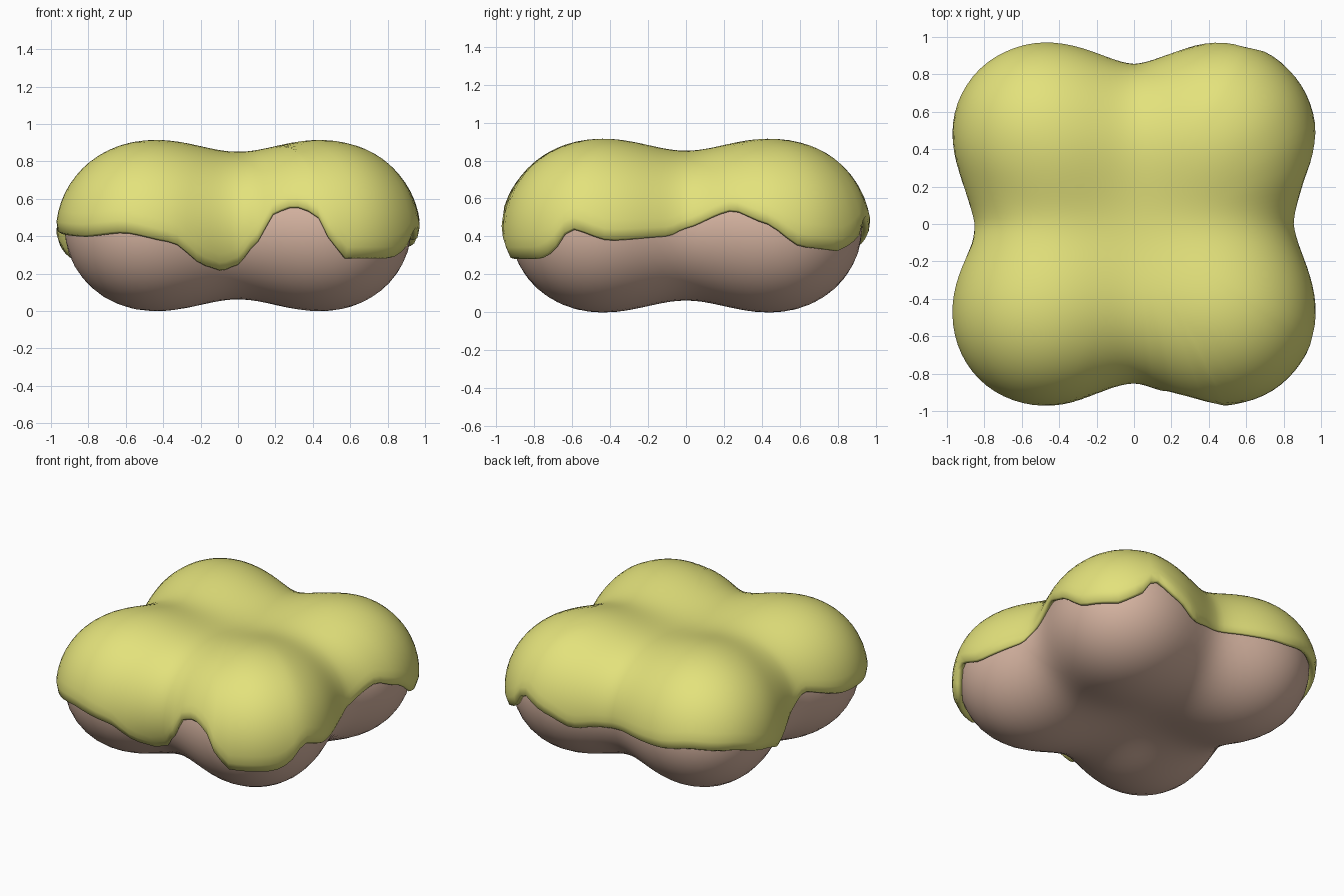
import bpy, bmesh, math
from mathutils import Vector

if "Cube" in bpy.data.objects:
    bpy.data.objects.remove(bpy.data.objects["Cube"])

C = Vector((0, 0, 0.45))
LOBES = [(Vector((sx * 0.51, sy * 0.51, 0.45)), 1) for sx in (-1, 1) for sy in (-1, 1)]
LOBES.append((C, 0.04))
K = 0.305


# Soft union of four balls with a slight filling in the middle
def field(p):
    return sum(w * math.exp(-(p - c).length / K) for c, w in LOBES)


ISO = field(Vector((0.46, 0.46, 0.9)))


def surface(d):
    lo, hi = 0.1, 1.6
    for _ in range(22):
        m = (lo + hi) / 2
        if field(C + d * m) > ISO:
            lo = m
        else:
            hi = m
    return C + d * lo


def normal(p):
    g = Vector((0, 0, 0))
    for c, w in LOBES:
        v = p - c
        g += v.normalized() * w * math.exp(-v.length / K)
    return g.normalized()


def ray(theta, phi):
    return Vector((math.cos(theta) * math.cos(phi), math.sin(theta) * math.cos(phi), math.sin(phi)))


def finish(name, bm, color):
    bmesh.ops.recalc_face_normals(bm, faces=bm.faces)
    me = bpy.data.meshes.new(name)
    bm.to_mesh(me)
    bm.free()
    for f in me.polygons:
        f.use_smooth = True
    ob = bpy.data.objects.new(name, me)
    bpy.context.collection.objects.link(ob)
    mat = bpy.data.materials.new(name)
    mat.diffuse_color = color
    mat.use_nodes = True
    mat.node_tree.nodes["Principled BSDF"].inputs["Base Color"].default_value = mat.diffuse_color
    me.materials.append(mat)
    return ob


# Dough body
bm = bmesh.new()
bmesh.ops.create_icosphere(bm, subdivisions=5, radius=1)
for v in bm.verts:
    v.co = surface(v.co.normalized())
finish("dough", bm, (0.68, 0.46, 0.36, 1))

# Icing edge: height of the hem around the body (x, y, z)
HEM = [(-.78, -.78, .40), (-.6, -.9, .42), (-.35, -.9, .37), (-.2, -.86, .25), (-.1, -.84, .22),
       (0, -.83, .25), (.1, -.84, .36), (.2, -.86, .52), (.3, -.88, .55), (.4, -.9, .52),
       (.5, -.91, .36), (.58, -.91, .29), (.82, -.78, .29), (.88, -.72, .32), (.91, -.6, .44),
       (.9, -.4, .38), (.85, -.1, .40), (.84, 0, .44), (.87, .25, .53), (.9, .4, .47),
       (.9, .6, .35), (.78, .78, .33), (.7, .88, .38), (.6, .9, .50), (.42, .9, .42),
       (.25, .86, .35), (.1, .83, .38), (-.17, .84, .41), (-.45, .9, .42), (-.65, .88, .45),
       (-.82, .7, .43), (-.9, .46, .36), (-.87, .25, .28), (-.84, .05, .43), (-.84, -.1, .51),
       (-.9, -.4, .42)]
KEYS = sorted((math.atan2(y, x) % math.tau, z) for x, y, z in HEM)
KEYS = [(KEYS[-1][0] - math.tau, KEYS[-1][1])] + KEYS + [(KEYS[0][0] + math.tau, KEYS[0][1])]


def hem_z(theta):
    for (a, za), (b, zb) in zip(KEYS, KEYS[1:]):
        if a <= theta <= b:
            t = (theta - a) / (b - a)
            t = 0.5 * t + 0.5 * t * t * (3 - 2 * t)
            return za + (zb - za) * t


def hem_phi(theta):
    lo, hi = -1.0, 0.6
    target = hem_z(theta) + 0.01
    for _ in range(14):
        m = (lo + hi) / 2
        if surface(ray(theta, m)).z < target:
            lo = m
        else:
            hi = m
    return lo


# Icing shell, thin on top and thicker towards the hem, tucked under at the edge
N, R = 144, 34
EDGE = [(1.0, 0.8), (1.006, 0.45), (1.0, 0.07), (0.985, -0.2)]
rows = [(j / R, max(0, min(1, (j / R - 0.6) / 0.38)) ** 1.5) for j in range(1, R)]
bm = bmesh.new()
top = surface(Vector((0, 0, 1)))
pole = bm.verts.new(top + Vector((0, 0, 0.014)))
cols = []
for i in range(N):
    th = i * math.tau / N
    end = hem_phi(th)
    swell = 0.008 + 0.028 * abs(math.sin(2 * th))
    col = []
    for t, w in [(t, 0.014 + w * swell) for t, w in rows] + [(t, w * (swell + 0.014)) for t, w in EDGE]:
        p = surface(ray(th, math.pi / 2 + (end - math.pi / 2) * t))
        col.append(bm.verts.new(p + normal(p) * w))
    cols.append(col)
for i in range(N):
    a, b = cols[i], cols[(i + 1) % N]
    bm.faces.new((pole, a[0], b[0]))
    for j in range(len(a) - 1):
        bm.faces.new((a[j], a[j + 1], b[j + 1], b[j]))
finish("icing", bm, (0.77, 0.76, 0.20, 1))
